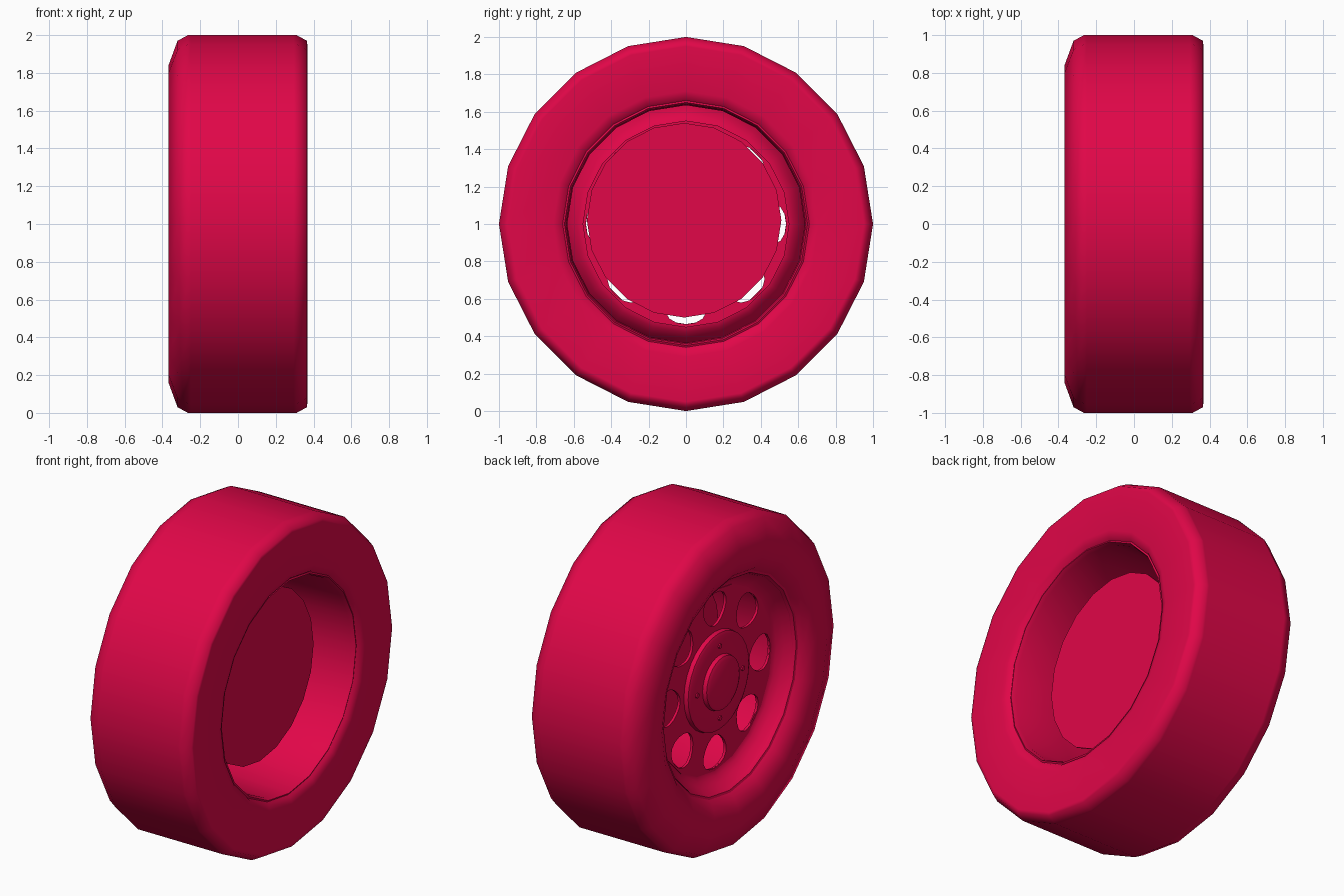
import bpy, bmesh
from math import sin, cos, pi, radians

if "Cube" in bpy.data.objects:
    bpy.data.objects.remove(bpy.data.objects["Cube"])

red = bpy.data.materials.new("wheel_red")
red.diffuse_color = (0.75, 0.002, 0.065, 1)
red.use_nodes = True
red.node_tree.nodes["Principled BSDF"].inputs["Base Color"].default_value = red.diffuse_color


def finish(ob, angle=38):
    ob.data.materials.clear()
    ob.data.materials.append(red)
    bpy.ops.object.select_all(action='DESELECT')
    ob.select_set(True)
    bpy.context.view_layer.objects.active = ob
    bpy.ops.object.shade_smooth_by_angle(angle=radians(angle))


def lathe(name, profile, n=20, cy=0.0, cz=1.0, angle=38):
    """Spin an (x, radius) profile around the axle."""
    bm = bmesh.new()
    rings = [[bm.verts.new((x, cy + r * sin(2 * pi * k / n), cz + r * cos(2 * pi * k / n)))
              for k in range(n)] for x, r in profile]
    for a, b in zip(rings, rings[1:]):
        for k in range(n):
            j = (k + 1) % n
            bm.faces.new((a[k], b[k], b[j], a[j]))
    bmesh.ops.remove_doubles(bm, verts=bm.verts, dist=1e-5)
    me = bpy.data.meshes.new(name)
    bm.to_mesh(me)
    bm.free()
    ob = bpy.data.objects.new(name, me)
    bpy.context.collection.objects.link(ob)
    finish(ob, angle)
    return ob


# Tyre: chamfered more on the outer (-x) shoulder
lathe("tyre", [(-0.29, 0.65), (-0.325, 0.68), (-0.355, 0.74), (-0.368, 0.84), (-0.32, 0.97),
               (-0.265, 1.0), (-0.25, 1.0), (0.295, 1.0), (0.31, 1.0), (0.365, 0.97),
               (0.367, 0.95), (0.367, 0.71), (0.355, 0.67), (0.32, 0.645)], angle=85)

# Rim barrel: near-cylindrical, with a small inner lip
lathe("rim_barrel", [(0.31, 0.665), (0.34, 0.66), (0.345, 0.65), (0.32, 0.64),
                     (0.0, 0.635), (-0.28, 0.635)], angle=50)

# Outer dish sweeping in from the lip to the face plate
lathe("rim_dish", [(-0.19, 0.535), (-0.19, 0.55), (-0.205, 0.58), (-0.235, 0.61),
                   (-0.275, 0.635), (-0.295, 0.645), (-0.30, 0.66), (-0.28, 0.67)])

# Face plate with eight rounded holes, filled from outlines
curve = bpy.data.curves.new("face_plate", 'CURVE')
curve.dimensions = '2D'
curve.fill_mode = 'BOTH'
curve.extrude = 0.008


def outline(points):
    s = curve.splines.new('POLY')
    s.points.add(len(points) - 1)
    for p, (u, v) in zip(s.points, points):
        p.co = (u, v, 0, 1)
    s.use_cyclic_u = True


outline([(0.553 * cos(pi * k / 10), 0.553 * sin(pi * k / 10)) for k in range(20)])
for h in range(8):
    c, s = cos(h * pi / 4), sin(h * pi / 4)
    pts = []
    for k in range(16):
        t = 2 * pi * k / 16
        u = 0.435 + 0.101 * cos(t)
        v = 0.108 * sin(t) * (1 + 0.22 * cos(t))
        pts.append((u * c - v * s, u * s + v * c))
    outline(pts)
plate = bpy.data.objects.new("face_plate", curve)
bpy.context.collection.objects.link(plate)
plate.location = (-0.187, 0, 1)
plate.rotation_euler = (0, -pi / 2, 0)
bpy.ops.object.select_all(action='DESELECT')
plate.select_set(True)
bpy.context.view_layer.objects.active = plate
bpy.ops.object.convert(target='MESH')
finish(plate)

# Hub boss with raised centre cap
lathe("hub", [(-0.262, 0), (-0.262, 0.14), (-0.252, 0.16), (-0.228, 0.165), (-0.228, 0.28),
              (-0.221, 0.295), (-0.19, 0.30)], n=28)

# Four small studs on the hub
for i in range(4):
    a = i * pi / 2
    lathe(f"stud_{i + 1}", [(-0.236, 0), (-0.236, 0.014), (-0.224, 0.016)], n=8,
          cy=0.22 * sin(a), cz=1 + 0.22 * cos(a))

# Backing disc set inside the barrel, slightly off centre
lathe("backing_disc", [(0.145, 0), (0.145, 0.52), (0.155, 0.52), (0.155, 0)], n=20,
      cy=-0.01, cz=1.02)
